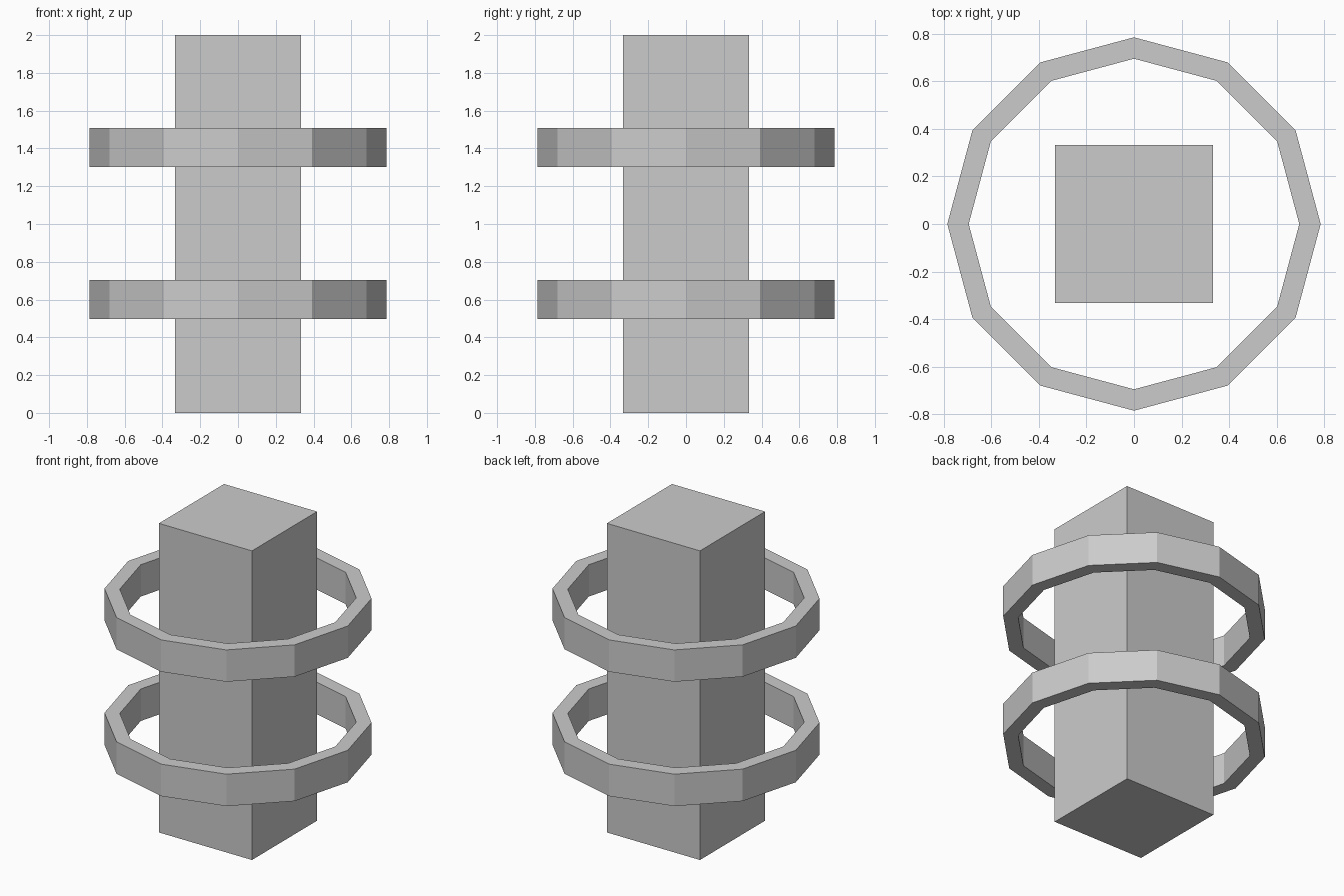
import bpy, bmesh
from math import cos, sin, tau

if "Cube" in bpy.data.objects:
    bpy.data.objects.remove(bpy.data.objects["Cube"])

SIDES = 12


def make_object(name, bm):
    bmesh.ops.recalc_face_normals(bm, faces=bm.faces)
    mesh = bpy.data.meshes.new(name)
    bm.to_mesh(mesh)
    bm.free()
    obj = bpy.data.objects.new(name, mesh)
    bpy.context.collection.objects.link(obj)
    return obj


def make_ring(name, z0, z1, r_in=0.696, r_out=0.786):
    # Sweep a rectangular section around z
    bm = bmesh.new()
    section = [(r_in, z0), (r_out, z0), (r_out, z1), (r_in, z1)]
    loops = []
    for i in range(SIDES):
        a = tau * i / SIDES
        loops.append([bm.verts.new((r * cos(a), r * sin(a), z)) for r, z in section])
    for i in range(SIDES):
        a, b = loops[i], loops[(i + 1) % SIDES]
        for j in range(4):
            k = (j + 1) % 4
            bm.faces.new((a[j], b[j], b[k], a[k]))
    return make_object(name, bm)


# Square central column
bm = bmesh.new()
bmesh.ops.create_cube(bm, size=1)
bmesh.ops.scale(bm, vec=(0.666, 0.666, 2), verts=bm.verts)
bmesh.ops.translate(bm, vec=(0, 0, 1), verts=bm.verts)
make_object("column", bm)

# Two floating rings
make_ring("lower_ring", 0.497, 0.704)
make_ring("upper_ring", 1.302, 1.508)
